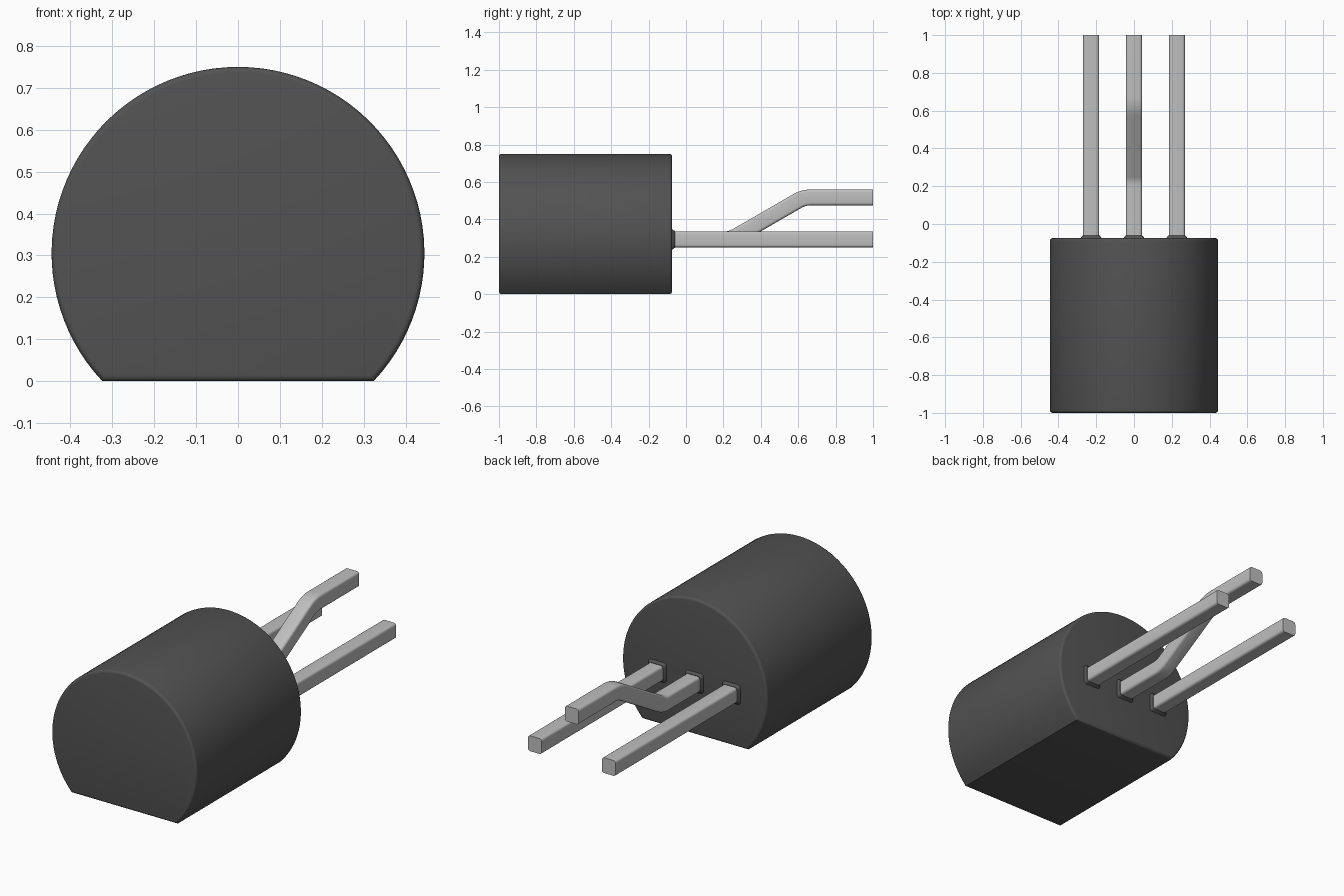
import bpy, bmesh, math
from mathutils import Vector

old = bpy.data.objects.get("Cube")
if old:
    bpy.data.objects.remove(old, do_unlink=True)


def material(name, rgb):
    m = bpy.data.materials.new(name)
    m.use_nodes = True
    m.diffuse_color = (*rgb, 1)
    m.node_tree.nodes["Principled BSDF"].inputs["Base Color"].default_value = (*rgb, 1)
    return m


DARK = material("dark grey plastic", (0.085, 0.085, 0.085))
METAL = material("tinned metal", (0.52, 0.52, 0.52))


def loft(name, rings, mat):
    """Skin a list of equal-length point rings and cap both ends."""
    bm = bmesh.new()
    loops = [[bm.verts.new(p) for p in ring] for ring in rings]
    n = len(loops[0])
    for a, b in zip(loops, loops[1:]):
        for i in range(n):
            j = (i + 1) % n
            bm.faces.new((a[i], a[j], b[j], b[i]))
    bm.faces.new(loops[0][::-1])
    bm.faces.new(loops[-1])
    bmesh.ops.recalc_face_normals(bm, faces=bm.faces)
    mesh = bpy.data.meshes.new(name)
    bm.to_mesh(mesh)
    bm.free()
    mesh.materials.append(mat)
    ob = bpy.data.objects.new(name, mesh)
    bpy.context.collection.objects.link(ob)
    bpy.ops.object.select_all(action='DESELECT')
    ob.select_set(True)
    bpy.context.view_layer.objects.active = ob
    bpy.ops.object.shade_smooth_by_angle(angle=math.radians(35))
    return ob


# Body: round can with a flat underside and softened end rims
RADIUS, AXIS_Z, RIM = 0.445, 0.305, 0.014
BACK = -0.075


def body_ring(y, inset):
    r, drop = RADIUS - inset, AXIS_Z - inset
    half = math.acos(drop / r)
    start, sweep = -math.pi / 2 + half, 2 * math.pi - 2 * half
    return [(r * math.cos(start + sweep * i / 72), y,
             AXIS_Z + r * math.sin(start + sweep * i / 72)) for i in range(73)]


steps = [math.radians(a) for a in (0, 22.5, 45, 67.5, 90)]
front = [body_ring(-1 + RIM * (1 - math.sin(a)), RIM * (1 - math.cos(a)))
         for a in reversed(steps)]
back = [body_ring(BACK - RIM * (1 - math.sin(a)), RIM * (1 - math.cos(a)))
        for a in steps]
loft("body", front + back, DARK)


# Leads: rounded square section swept along a path in the y-z plane
HALF, LEAD_Z = 0.0425, 0.2925


def section(half, radius):
    c = half - radius
    return [(sx * c + radius * math.cos(math.radians(q + a)),
             sz * c + radius * math.sin(math.radians(q + a)))
            for sx, sz, q in ((1, 1, 0), (-1, 1, 90), (-1, -1, 180), (1, -1, 270))
            for a in (0, 22.5, 45, 67.5, 90)]


def lead(name, x, path):
    """path: (y, z, slope angle) stations"""
    rings = [[(x + u, y - v * math.sin(t), z + v * math.cos(t))
              for u, v in section(HALF, 0.014)] for y, z, t in path]
    return loft(name, rings, METAL)


def bend(corner, radius, t0, t1, n=6):
    """Arc stations rounding a path corner from slope t0 to slope t1."""
    run = radius * math.tan(abs(t1 - t0) / 2)
    s = 1 if t1 > t0 else -1
    p = Vector(corner) - run * Vector((math.cos(t0), math.sin(t0)))
    centre = p + s * radius * Vector((-math.sin(t0), math.cos(t0)))
    out = []
    for i in range(n + 1):
        t = t0 + (t1 - t0) * i / n
        q = centre + s * radius * Vector((math.sin(t), -math.cos(t)))
        out.append((q.x, q.y, t))
    return out


START, END, RISE = BACK - 0.02, 1.0, 0.225
SLOPE = math.radians(30)
Y1 = 0.24
Y2 = Y1 + RISE / math.tan(SLOPE)
straight = [(START, LEAD_Z, 0), (END, LEAD_Z, 0)]
bent = ([(START, LEAD_Z, 0)]
        + bend((Y1, LEAD_Z), 0.13, 0, SLOPE)
        + bend((Y2, LEAD_Z + RISE), 0.15, SLOPE, 0)
        + [(END, LEAD_Z + RISE, 0)])

for side, x, path in (("right", -0.227, straight), ("middle", 0, bent),
                      ("left", 0.227, straight)):
    lead(side + "_lead", x, path)
    # Flared plastic collar where the lead leaves the body
    loft(side + "_collar",
         [[(x + u, y, LEAD_Z + v) for u, v in section(h, 0.016)]
          for y, h in ((BACK - 0.005, 0.056), (BACK + 0.003, 0.054),
                       (BACK + 0.015, 0.0445))], DARK)
